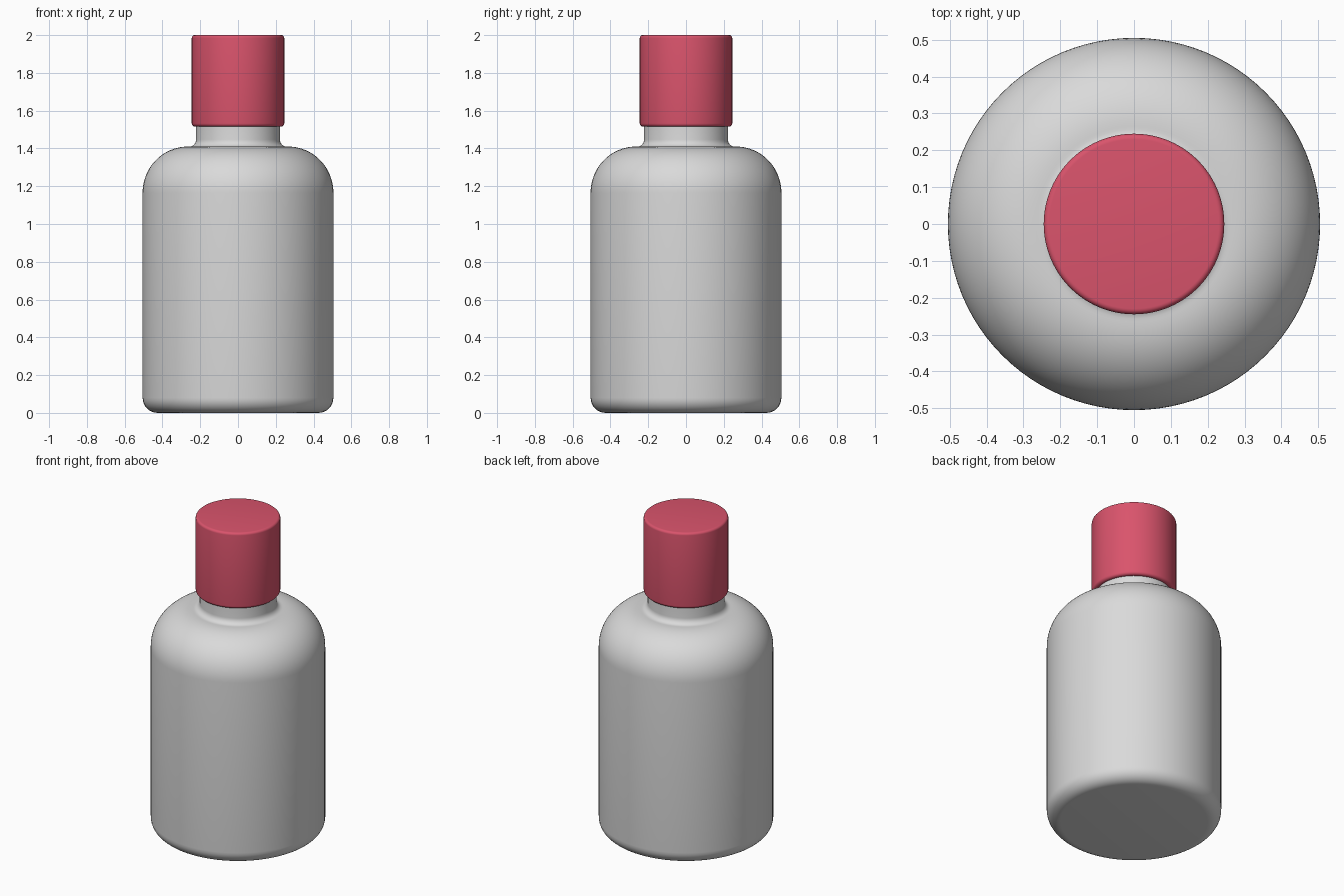
import bpy, bmesh, math

if "Cube" in bpy.data.objects:
    bpy.data.objects.remove(bpy.data.objects["Cube"])

SEGMENTS = 96


def material(name, rgb):
    m = bpy.data.materials.new(name)
    m.diffuse_color = (*rgb, 1.0)
    m.use_nodes = True
    m.node_tree.nodes["Principled BSDF"].inputs["Base Color"].default_value = m.diffuse_color
    return m


def arc(cx, cz, rx, rz, start, end, steps):
    """Points (radius, height) along an elliptical arc, angles in degrees."""
    pts = []
    for i in range(steps + 1):
        a = math.radians(start + (end - start) * i / steps)
        pts.append((cx + rx * math.cos(a), cz + rz * math.sin(a)))
    return pts


def lathe(name, profile, mat):
    """Revolve a profile about z; both ends are closed with flat discs."""
    bm = bmesh.new()
    rings = []
    for r, z in profile:
        rings.append([bm.verts.new((r * math.cos(2 * math.pi * i / SEGMENTS),
                                    r * math.sin(2 * math.pi * i / SEGMENTS), z))
                      for i in range(SEGMENTS)])
    for low, high in zip(rings, rings[1:]):
        for i in range(SEGMENTS):
            j = (i + 1) % SEGMENTS
            bm.faces.new((low[i], low[j], high[j], high[i]))
    bm.faces.new(rings[0][::-1])
    bm.faces.new(rings[-1])
    mesh = bpy.data.meshes.new(name)
    bm.to_mesh(mesh)
    bm.free()
    mesh.materials.append(mat)
    obj = bpy.data.objects.new(name, mesh)
    bpy.context.collection.objects.link(obj)
    bpy.ops.object.select_all(action='DESELECT')
    obj.select_set(True)
    bpy.context.view_layer.objects.active = obj
    bpy.ops.object.shade_smooth_by_angle(angle=math.radians(35))
    return obj


grey = material("light_grey", (0.70, 0.70, 0.70))
red = material("rose_red", (0.70, 0.088, 0.15))

# Bottle: rounded base, straight wall, domed shoulder, filleted neck
bottle = (arc(0.425, 0.08, 0.08, 0.08, -90, 0, 8)
          + arc(0.265, 1.165, 0.24, 0.245, 0, 90, 20)
          + arc(0.257, 1.447, 0.035, 0.037, 270, 180, 6)
          + [(0.222, 1.56)])
lathe("bottle", bottle, grey)

# Cap: plain cylinder with small rounded rims
cap = (arc(0.227, 1.533, 0.018, 0.018, -90, 0, 5)
       + arc(0.230, 1.985, 0.015, 0.015, 0, 90, 5))
lathe("cap", cap, red)
